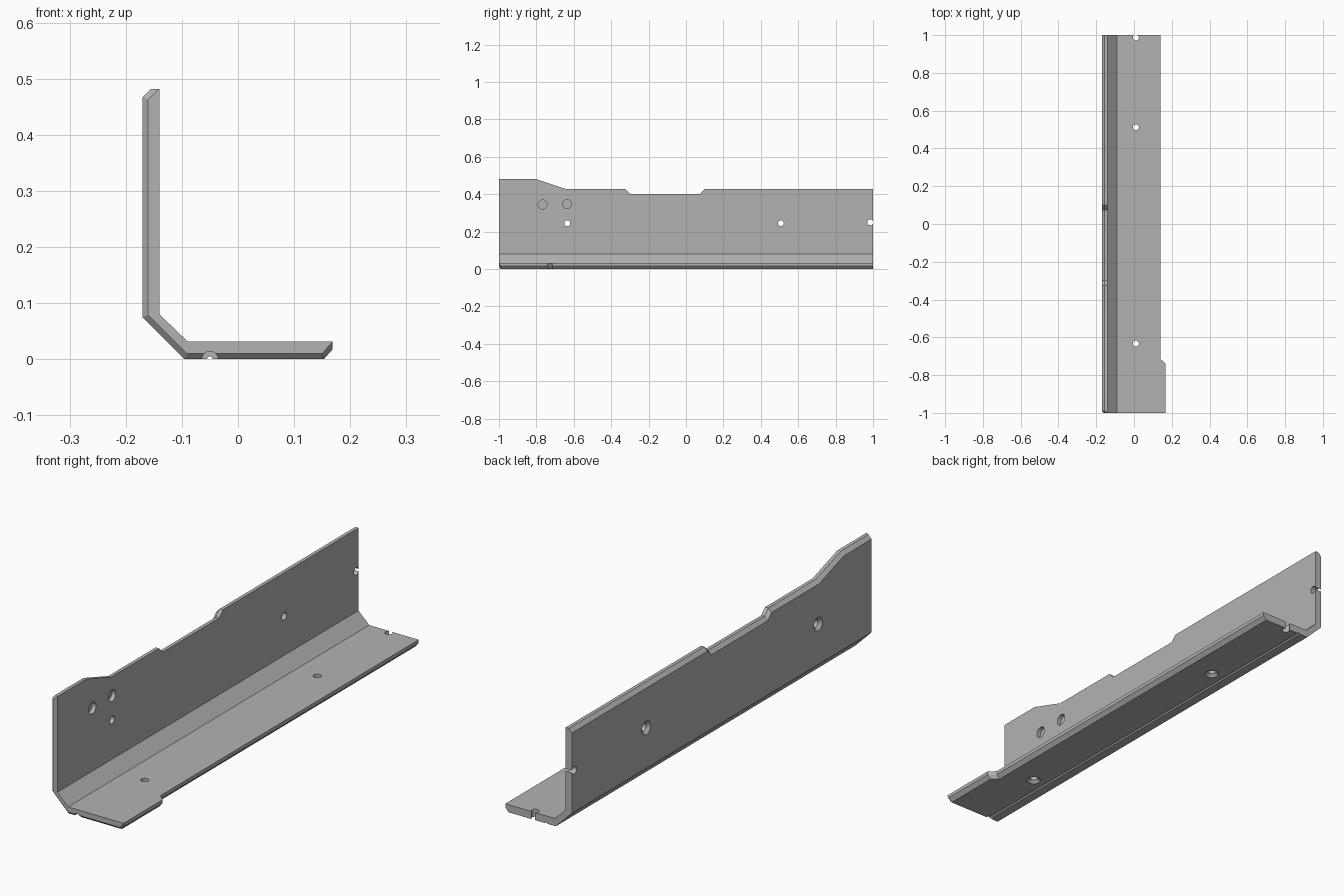
import bpy, bmesh, math
from mathutils import Matrix, Vector

cube = bpy.data.objects.get("Cube")
if cube:
    bpy.data.objects.remove(cube, do_unlink=True)

grey = bpy.data.materials.new("plain grey")
grey.use_nodes = True
colour = (0.45, 0.45, 0.45, 1)
grey.diffuse_color = colour
grey.node_tree.nodes["Principled BSDF"].inputs["Base Color"].default_value = colour


def lerp_table(table, y):
    """Linear interpolation through (y, value) pairs."""
    for (y0, v0), (y1, v1) in zip(table, table[1:]):
        if y <= y1:
            return v0 + (v1 - v0) * (y - y0) / (y1 - y0)
    return table[-1][1]


# Outline of the upright flange top and of the base flange edge
wall_top = [(-1, .482), (-.805, .482), (-.64, .427), (-.325, .427),
            (-.3, .402), (.075, .402), (.1, .427), (1, .427)]
base_edge = [(-1, .168), (-.74, .168), (-.715, .14), (1, .14)]


def section(y, inset=0):
    """Angle cross-section, outer side pulled in by inset."""
    h, w, i, b = lerp_table(wall_top, y), lerp_table(base_edge, y), inset, .015
    outer = [(w, .032 - b * (i == 0)), (w - b - i * .3, i), (-.095 + i * .41, i),
             (-.17 + i, .075 + i * .41), (-.17 + i, h - b - i * .4),
             (-.14 - b * (i == 0), h)]
    if inset:
        outer[0] = (w, .031)
        outer[-1] = (-.1405, h)
    inner = [(-.14, h), (-.14, .08), (-.09, .032), (w, .032)]
    return [Vector((x, y, z)) for x, z in outer + inner]


# Angle bracket, lofted through its stations along the length
stations = sorted({y for y, v in wall_top + base_edge} | {-.99})
bm = bmesh.new()
rings = [[bm.verts.new(p) for p in section(y, .01 if y == -1 else 0)] for y in stations]
n = len(rings[0])
for a, b in zip(rings, rings[1:]):
    for k in range(n):
        j = (k + 1) % n
        bm.faces.new((a[k], a[j], b[j], b[k]))
bm.faces.new(rings[0])
bm.faces.new(rings[-1])
bmesh.ops.recalc_face_normals(bm, faces=bm.faces)
bmesh.ops.dissolve_limit(bm, angle_limit=.01, verts=bm.verts, edges=bm.edges)
mesh = bpy.data.meshes.new("angle_bracket")
bm.to_mesh(mesh)
bm.free()
mesh.materials.append(grey)
bracket = bpy.data.objects.new("angle_bracket", mesh)
bpy.context.collection.objects.link(bracket)


def drill(name, start, end, r1, r2):
    """Cut a round or conical hole from start to end."""
    start, end = Vector(start), Vector(end)
    axis = end - start
    turn = axis.to_track_quat('Z', 'Y').to_matrix().to_4x4()
    cut = bmesh.new()
    bmesh.ops.create_cone(cut, cap_ends=True, segments=32, radius1=r1, radius2=r2,
                          depth=axis.length,
                          matrix=Matrix.Translation((start + end) / 2) @ turn)
    me = bpy.data.meshes.new(name)
    cut.to_mesh(me)
    cut.free()
    me.materials.append(grey)
    ob = bpy.data.objects.new(name, me)
    bpy.context.collection.objects.link(ob)
    ob.hide_render = True
    ob.hide_set(True)
    mod = bracket.modifiers.new(name, 'BOOLEAN')
    mod.operation, mod.solver, mod.object = 'DIFFERENCE', 'EXACT', ob


# Screw holes through both flanges, countersunk on the outside
for y, z in ((-.635, .245), (.507, .245), (.985, .25)):
    drill("wall_hole", (-.2, y, z), (-.1, y, z), .0158, .0158)
    if y < .9:
        drill("wall_countersink", (-.171, y, z), (-.158, y, z), .03, .0162)
for y in (-.633, .512, .987):
    drill("base_hole", (.01, y, -.05), (.01, y, .08), .0158, .0158)
    if y < .9:
        drill("base_countersink", (.01, y, -.001), (.01, y, .012), .03, .0162)

# Blind sockets on the inner face
for y, z in ((-.767, .345), (-.636, .347)):
    drill("socket", (-.1, y, z), (-.158, y, z), .024, .024)

# Fine groove under the base, flared at the front
drill("groove", (-.05, -1.1, 0), (-.05, 1.1, 0), .005, .005)
drill("groove_flare", (-.05, -1.02, 0), (-.05, -.975, 0), .0142, .0142)

# Apply the cuts and remove the cutters
bpy.context.view_layer.objects.active = bracket
bracket.select_set(True)
for mod in list(bracket.modifiers):
    cutter = mod.object
    bpy.ops.object.modifier_apply(modifier=mod.name)
    bpy.data.objects.remove(cutter, do_unlink=True)
bpy.ops.object.shade_smooth_by_angle(angle=math.radians(25))
